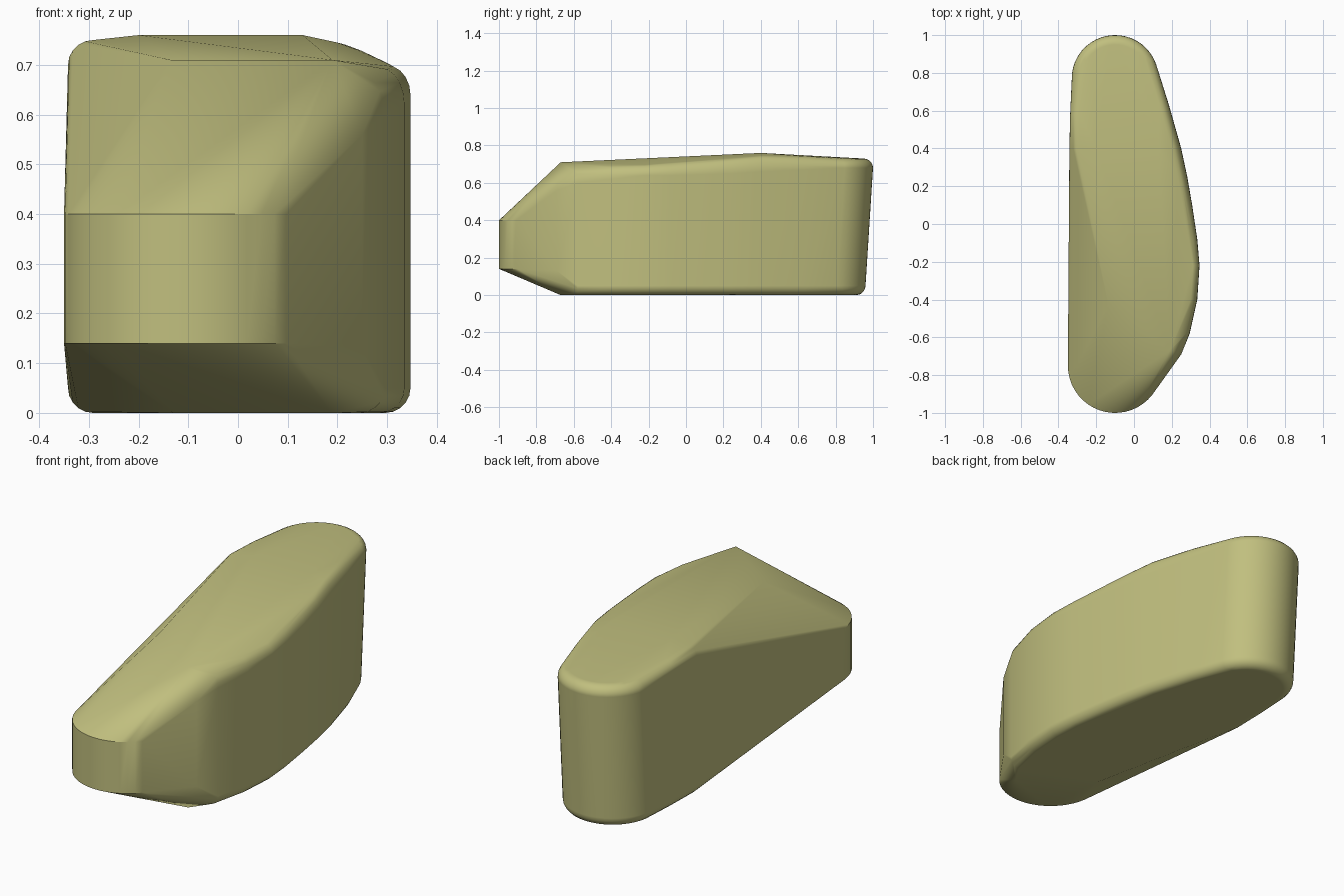
import bpy
import bmesh
from math import sin, cos, radians
from mathutils import Vector

cube = bpy.data.objects.get("Cube")
if cube:
    bpy.data.objects.remove(cube, do_unlink=True)

# Olive material
olive = bpy.data.materials.new("Olive")
olive.use_nodes = True
colour = (0.53, 0.52, 0.21, 1.0)
olive.diffuse_color = colour
bsdf = olive.node_tree.nodes["Principled BSDF"]
bsdf.inputs["Base Color"].default_value = colour
bsdf.inputs["Roughness"].default_value = 0.6

points = []


def arc(cx, cy, r, start, end, steps):
    """Points along an arc in plan, angles in degrees."""
    angles = [radians(start + (end - start) * i / steps) for i in range(steps + 1)]
    return [(cx + r * cos(a), cy + r * sin(a)) for a in angles]


def rounded_edge(x, y, inward, z_wall, z_end, inset=0.05, steps=5):
    """Quarter-round from the wall at z_wall to the flat face at z_end."""
    d = Vector(inward).normalized()
    for i in range(steps + 1):
        a = radians(90 * i / steps)
        k = inset * (1 - cos(a))
        points.append((x + d.x * k, y + d.y * k, z_wall + (z_end - z_wall) * sin(a)))


# Blunt front nose, a vertical band
for x, y in arc(-0.10, -0.75, 0.25, 180, 322, 18):
    points += [(x, y, 0.14), (x, y, 0.40)]

# Front shoulder and the corners of the sloping front faces
points += [(0.25, -0.69, 0.13), (0.25, -0.69, 0.56),
           (0.19, -0.67, 0.71), (0.212, -0.66, 0.67), (-0.135, -0.43, 0.71),
           (0.19, -0.67, 0.0), (-0.13, -0.43, 0.0)]

# Bulging side: x, y, top of wall, top of rounding
stations = [(0.295, -0.58, 0.60, 0.68), (0.335, -0.40, 0.62, 0.695),
            (0.347, -0.22, 0.64, 0.70), (0.335, -0.08, 0.64, 0.707),
            (0.308, 0.10, 0.645, 0.72), (0.282, 0.25, 0.65, 0.733),
            (0.25, 0.40, 0.66, 0.745), (0.185, 0.63, 0.67, 0.742)]
for x, y, z_wall, z_top in stations:
    rounded_edge(x, y, (-1, 0), z_wall, z_top)
    rounded_edge(x, y, (-1, 0), 0.05, 0.0)

# Flat side behind the front slope
for x, y, z_top in [(-0.342, 0.40, 0.75), (-0.338, 0.58, 0.745)]:
    rounded_edge(x, y, (1, 0), 0.70, z_top)
    rounded_edge(x, y, (1, 0), 0.05, 0.0)

# Roof ridge
points += [(-0.20, 0.40, 0.76), (0.13, 0.40, 0.76)]

# Round tail, leaning back towards the top
for x, y in arc(-0.10, 0.77, 0.23, 12, 172, 20):
    inward = (-0.10 - x, 0.77 - y)
    rounded_edge(x, y, inward, 0.68, 0.73)
    rounded_edge(x, y - 0.04, inward, 0.05, 0.0)

# Stretch one skin over all the profiles
bm = bmesh.new()
for p in points:
    bm.verts.new(p)
bmesh.ops.remove_doubles(bm, verts=bm.verts[:], dist=0.0005)
bmesh.ops.convex_hull(bm, input=bm.verts[:])
bmesh.ops.delete(bm, geom=[v for v in bm.verts if not v.link_faces], context='VERTS')
bmesh.ops.dissolve_limit(bm, angle_limit=radians(0.5), verts=bm.verts[:], edges=bm.edges[:])
bmesh.ops.recalc_face_normals(bm, faces=bm.faces[:])
mesh = bpy.data.meshes.new("rounded_body")
bm.to_mesh(mesh)
bm.free()
mesh.materials.append(olive)

body = bpy.data.objects.new("rounded_body", mesh)
bpy.context.collection.objects.link(body)
bpy.ops.object.select_all(action='DESELECT')
body.select_set(True)
bpy.context.view_layer.objects.active = body
bpy.ops.object.shade_smooth_by_angle(angle=radians(24))

# Keep the large faces flat beside the small roundings
weighted = body.modifiers.new("Weighted normals", 'WEIGHTED_NORMAL')
weighted.keep_sharp = True
